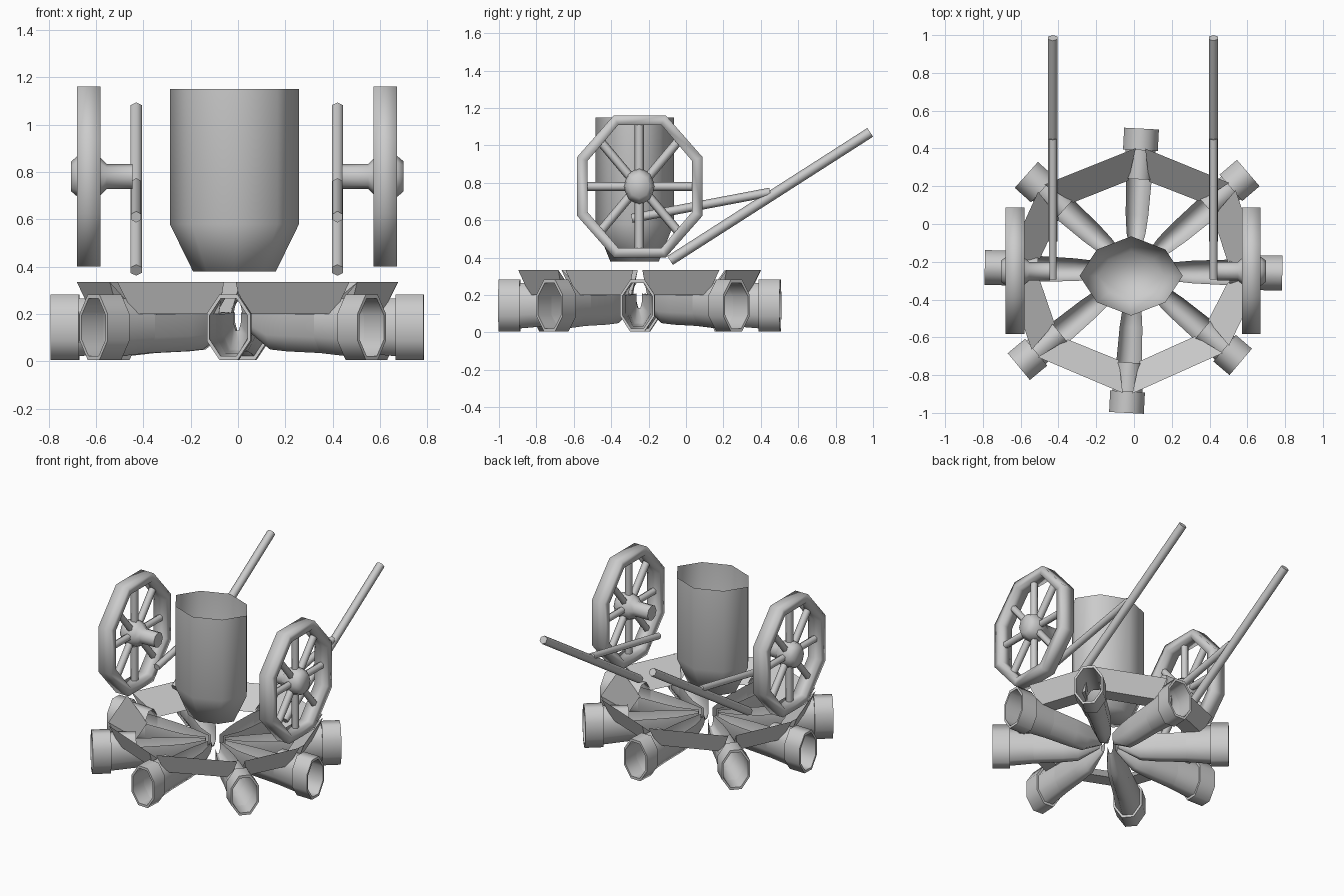
import bpy, math
from mathutils import Vector

if "Cube" in bpy.data.objects:
    bpy.data.objects.remove(bpy.data.objects["Cube"])

CY = -0.25   # y of the model's main axis


def loft(name, rings, closed=False, cap0=False, cap1=False, angle=50, open_ring=False):
    """Skin a list of equal-length rings of points."""
    n, m = len(rings[0]), len(rings)
    verts = [p for r in rings for p in r]
    faces = []
    for i in range(m if closed else m - 1):
        a, b = i * n, (i + 1) % m * n
        faces += [(a + j, a + (j + 1) % n, b + (j + 1) % n, b + j)
                  for j in range(n - 1 if open_ring else n)]
    if cap0:
        faces.append(tuple(range(n))[::-1])
    if cap1:
        faces.append(tuple((m - 1) * n + j for j in range(n)))
    me = bpy.data.meshes.new(name)
    me.from_pydata([tuple(v) for v in verts], [], faces)
    ob = bpy.data.objects.new(name, me)
    bpy.context.collection.objects.link(ob)
    bpy.ops.object.select_all(action='DESELECT')
    ob.select_set(True)
    bpy.context.view_layer.objects.active = ob
    bpy.ops.object.mode_set(mode='EDIT')
    bpy.ops.mesh.select_all(action='SELECT')
    bpy.ops.mesh.normals_make_consistent(inside=False)
    bpy.ops.object.mode_set(mode='OBJECT')
    bpy.ops.object.shade_smooth_by_angle(angle=math.radians(angle))
    return ob


def octagon(a, b, n=8, phase=0.5):
    """Stretched polygon whose flat sides lie at half sizes a and b."""
    k = 1 / math.cos(math.pi / n) if phase else 1
    return [(a * k * math.cos((i + phase) * 2 * math.pi / n),
             b * k * math.sin((i + phase) * 2 * math.pi / n)) for i in range(n)]


def rod(name, p, q, r, sides=6):
    p, q = Vector(p), Vector(q)
    d = (q - p).normalized()
    u = Vector((1, 0, 0)) if abs(d.x) < 0.9 else Vector((0, 1, 0))
    v = d.cross(u)
    ring = octagon(r, r, sides)
    return loft(name, [[c + u * s + v * t for s, t in ring] for c in (p, q)],
                cap0=True, cap1=True, angle=65)


# Bucket: open top, tapered bottom, slightly flattened at the diagonals
def bucket_ring(a, b, z):
    return [(-0.015 + x * (0.94 if i % 2 else 1), -0.275 + y * (0.94 if i % 2 else 1), z)
            for i, (x, y) in enumerate(octagon(a, b, 8, 0))]


loft("bucket", [bucket_ring(0.175, 0.13, 0.38), bucket_ring(0.273, 0.21, 0.58),
                bucket_ring(0.273, 0.21, 1.15)], cap0=True, angle=80)

# Wheels, axles and handle poles on both sides
for side, s in (("right", 1), ("left", -1)):
    cx, cz = (0.622 if s > 0 else -0.63), 0.781
    off = -0.005 * (1 - s)
    section = ((-0.049, 0.335, 0.38), (0.049, 0.335, 0.38),
               (0.049, 0.28, 0.328), (-0.049, 0.28, 0.328))
    loft(side + "_wheel_rim", [[(cx + dx, CY + 0.003 + y, cz + z) for y, z in octagon(a, b)]
                               for dx, a, b in section], closed=True, angle=95)
    for i in range(8):
        t = i * math.pi / 4
        c, d = math.cos(t), math.sin(t)
        rod(side + "_wheel_spoke", (cx, CY + 0.05 * c, cz + 0.05 * d),
            (cx, CY + 0.295 * c, cz + 0.342 * d), 0.021)
    hub = ((0.44, 0.05, 0.053), (0.55, 0.05, 0.053), (0.575, 0.072, 0.078),
           (0.625, 0.085, 0.1), (0.674, 0.075, 0.085), (0.70, 0.055, 0.063))
    loft(side + "_hub_and_axle", [[(x * s + off / 2, CY + y, cz + z)
                                   for y, z in octagon(a, b, 8, 0)]
                                  for x, a, b in hub], cap0=True, cap1=True, angle=60)
    px = 0.42 * s + off
    rod(side + "_handle_pole", (px, -0.085, 0.385), (px, 0.985, 1.07), 0.024)
    rod(side + "_handle_brace", (px, -0.29, 0.61), (px, 0.45, 0.75), 0.021)

# Eight radiating pipes, given by the middle of each outer end
ends = [(0.04, 0.505), (0.605, 0.27), (0.785, -0.26), (0.565, -0.73),
        (-0.04, -1.0), (-0.61, -0.755), (-0.79, -0.23), (-0.57, 0.26)]
# profiles: distance out, half width, bottom, top (before the trough is cut open)
trough = ((0.06, 0.015, 0.13, 0.24), (0.2, 0.05, 0.05, 0.262), (0.30, 0.06, 0.042, 0.265),
          (0.49, 0.068, 0.035, 0.265))
pipe = ((0.49, 0.068, 0.035, 0.265), (0.645, 0.08, 0.022, 0.265))
collar = ((0.645, 0.08, 0.022, 0.265), (0.645, 0.092, 0.005, 0.283), (0.76, 0.092, 0.005, 0.283),
          (0.76, 0.08, 0.022, 0.265))
axes = []
for ex, ey in ends:
    d = Vector((ex, ey - CY, 0))
    k = d.length / 0.76
    d.normalize()
    side = Vector((-d.y, d.x, 0))
    axes.append((d, side, k))

    def rings(profile):
        return [[Vector((0, CY, (lo + hi) / 2)) + d * (r * k) + side * x
                 + Vector((0, 0, z)) for x, z in octagon(w, (hi - lo) / 2)]
                for r, w, lo, hi in profile]
    # lower part of the octagon only: an open-topped trough
    loft("trough", [r[3:] + r[:1] for r in rings(trough)], open_ring=True, angle=65)
    loft("pipe", rings(pipe), angle=65)
    loft("pipe_collar", rings(collar), closed=True, angle=65)

# Wedge-shaped braces between neighbouring pipes: sloping inside, steep outside, flat below
wedge = ((0.48, 0.055, 0.2), (0.59, 0.05, 0.2), (0.655, 0.025, 0.335))
for i in range(8):
    d0, s0, k0 = axes[i]
    d1, s1, k1 = axes[(i + 1) % 8]
    start = [Vector((0, CY, z)) + d0 * (r * k0) - s0 * w for r, w, z in wedge]
    stop = [Vector((0, CY, z)) + d1 * (r * k1) + s1 * w for r, w, z in wedge]
    loft("wedge_brace", [start, stop], cap0=True, cap1=True)
